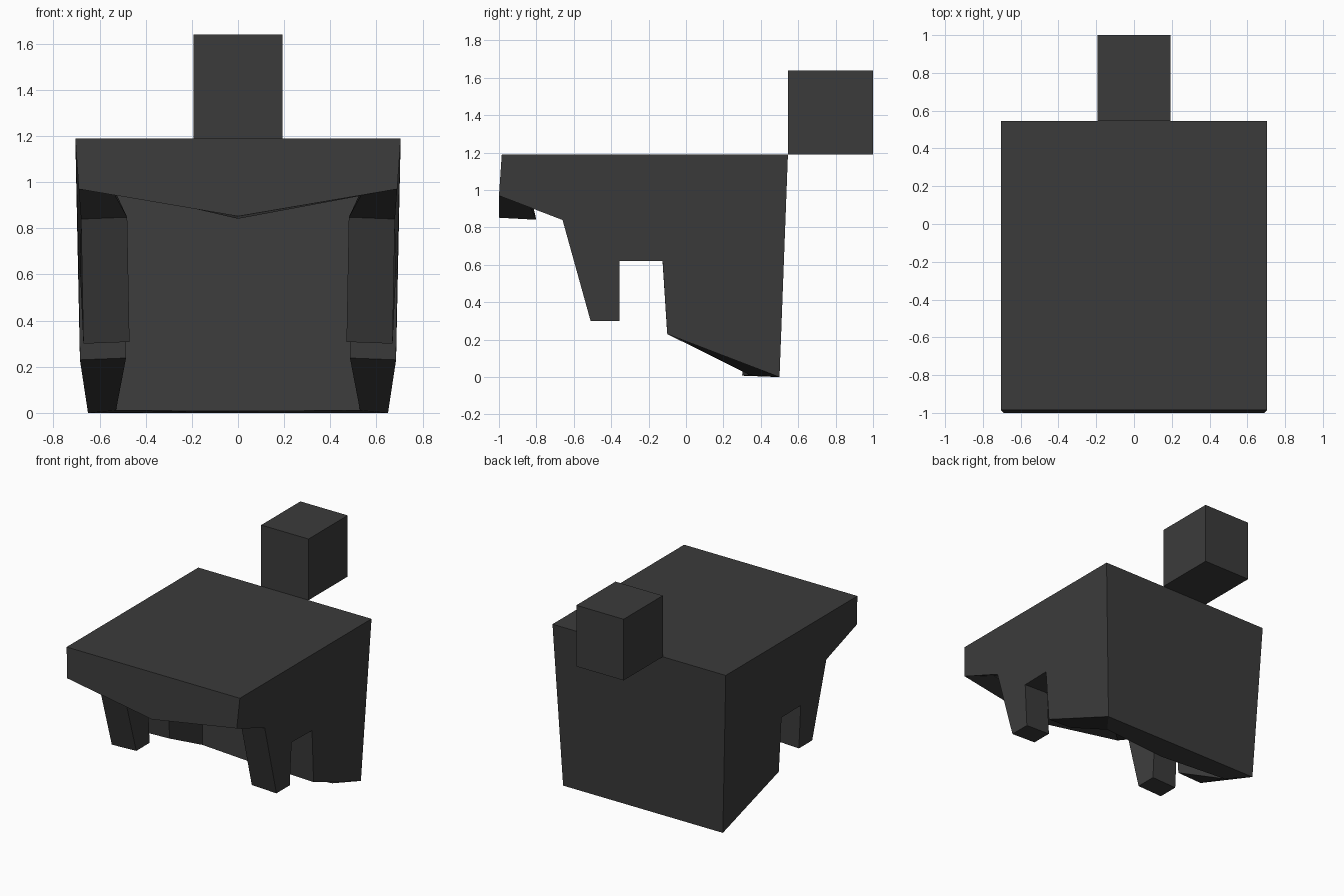
import bpy
import bmesh

cube = bpy.data.objects.get("Cube")
if cube:
    bpy.data.objects.remove(cube, do_unlink=True)

# One flat colour
charcoal = bpy.data.materials.new("charcoal")
colour = (0.044, 0.044, 0.044, 1.0)
charcoal.use_nodes = True
charcoal.diffuse_color = colour
bsdf = next(n for n in charcoal.node_tree.nodes if n.type == "BSDF_PRINCIPLED")
bsdf.inputs["Base Color"].default_value = colour
bsdf.inputs["Roughness"].default_value = 0.8


def add_object(name, bm):
    mesh = bpy.data.meshes.new(name)
    bm.to_mesh(mesh)
    bm.free()
    mesh.materials.append(charcoal)
    obj = bpy.data.objects.new(name, mesh)
    bpy.context.collection.objects.link(obj)
    return obj


# Left side outline, from the top front corner round to the top back corner
side = [
    (0.705, -0.985, 1.19),
    (0.69, -1.0, 0.97),     # fringe corner
    (0.68, -0.66, 0.84),    # front lock
    (0.67, -0.51, 0.30),
    (0.67, -0.355, 0.30),
    (0.685, -0.355, 0.62),  # ear notch
    (0.69, -0.125, 0.62),
    (0.685, -0.10, 0.23),
    (0.65, 0.50, 0.0),      # nape
    (0.705, 0.545, 1.19),
]

# Half of the outer skin; the mirror and wall thickness finish it
bm = bmesh.new()
ring = [bm.verts.new(p) for p in side]
top_front, fringe, nape, top_back = ring[0], ring[1], ring[-2], ring[-1]


def centre(corner, z=None):
    x, y, height = corner.co
    return bm.verts.new((0, y, height if z is None else z))


mid_top_front = centre(top_front)
mid_fringe = centre(fringe, 0.852)
mid_nape = centre(nape)
mid_top_back = centre(top_back)

bm.faces.new(ring)
bm.faces.new((mid_top_front, top_front, top_back, mid_top_back))
bm.faces.new((mid_fringe, fringe, top_front, mid_top_front))
bm.faces.new((nape, mid_nape, mid_top_back, top_back))
shell = add_object("hair_shell", bm)

mirror = shell.modifiers.new("mirror", "MIRROR")
mirror.use_clip = True
mirror.merge_threshold = 0.001
wall = shell.modifiers.new("wall", "SOLIDIFY")
wall.thickness = 0.2
wall.offset = -1

# Bun block touching the top back edge
bm = bmesh.new()
bmesh.ops.create_cube(bm, size=1)
bmesh.ops.scale(bm, vec=(0.385, 0.455, 0.45), verts=bm.verts)
bun = add_object("hair_bun", bm)
bun.location = (0, 0.7725, 1.415)
